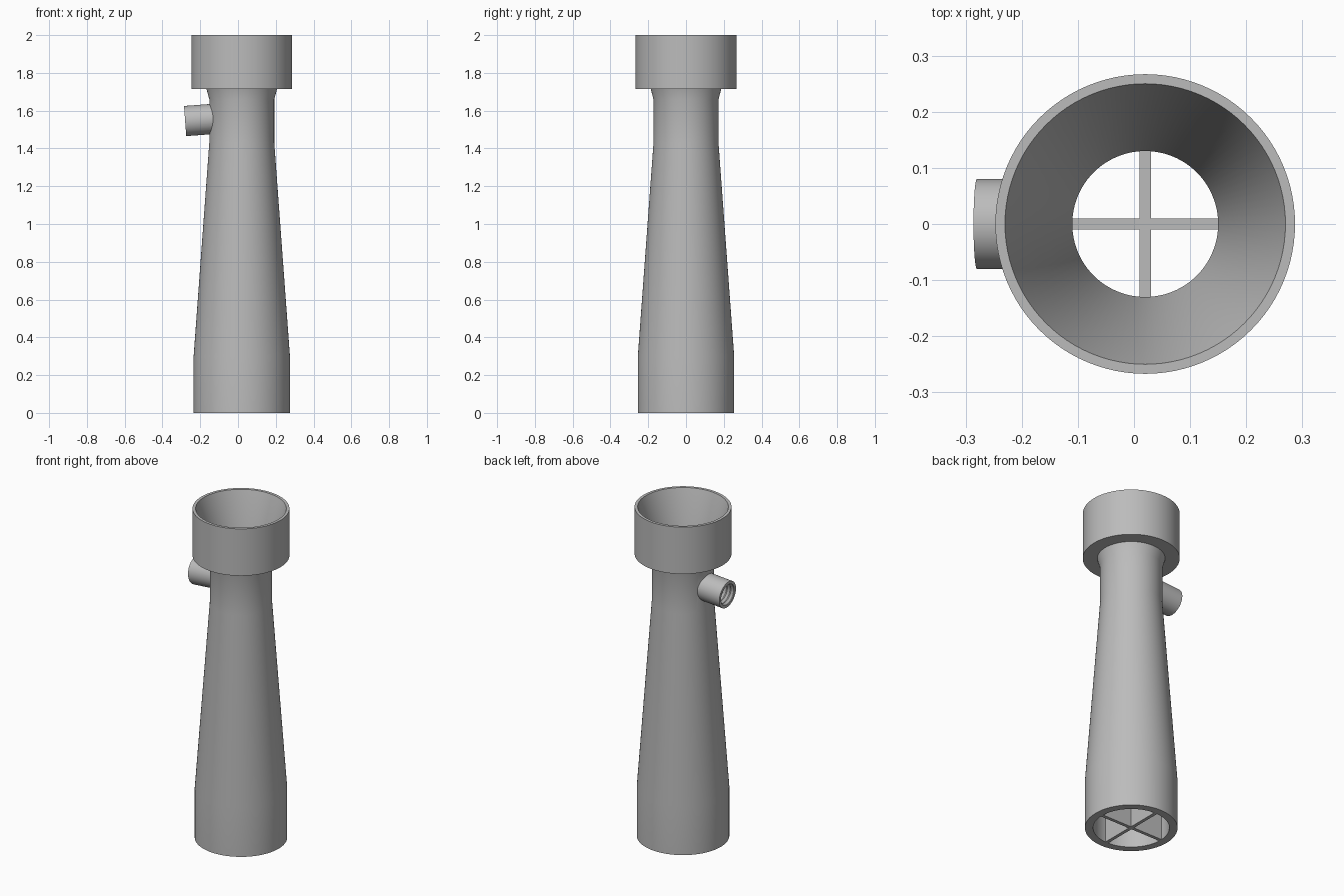
import bpy, bmesh, math
from mathutils import Matrix, Vector

cube = bpy.data.objects.get("Cube")
if cube:
    bpy.data.objects.remove(cube, do_unlink=True)

AXIS_X = 0.02
grey = bpy.data.materials.new("plain grey")
grey.use_nodes = True
COLOUR = (0.5, 0.5, 0.5, 1)
grey.diffuse_color = COLOUR
grey.node_tree.nodes["Principled BSDF"].inputs["Base Color"].default_value = COLOUR


def add_object(name, bm):
    bmesh.ops.recalc_face_normals(bm, faces=bm.faces)
    mesh = bpy.data.meshes.new(name)
    bm.to_mesh(mesh)
    bm.free()
    mesh.materials.append(grey)
    obj = bpy.data.objects.new(name, mesh)
    bpy.context.collection.objects.link(obj)
    return obj


def lathe(name, profile, sides, closed):
    """Revolve (radius, z) points; a closed profile makes a hollow ring, an open one is capped."""
    bm = bmesh.new()
    rings = []
    for r, z in profile:
        angles = [2 * math.pi * i / sides for i in range(sides)]
        rings.append([bm.verts.new((r * math.cos(a), r * math.sin(a), z)) for a in angles])
    pairs = list(zip(rings, rings[1:]))
    if closed:
        pairs.append((rings[-1], rings[0]))
    else:
        bm.faces.new(rings[0])
        bm.faces.new(rings[-1])
    for a, b in pairs:
        for i in range(sides):
            j = (i + 1) % sides
            bm.faces.new((a[i], a[j], b[j], b[i]))
    return add_object(name, bm)


def boolean(target, other, operation):
    mod = target.modifiers.new(operation.lower(), 'BOOLEAN')
    mod.operation = operation
    mod.solver = 'EXACT'
    mod.object = other
    bpy.context.view_layer.objects.active = target
    bpy.ops.object.modifier_apply(modifier=mod.name)
    bpy.data.objects.remove(other, do_unlink=True)


# Hollow body: collar, throat and widening tail, outside then inside
body = lathe("venturi_body", [
    (0.255, 0), (0.255, 0.3), (0.172, 1.43), (0.172, 1.66), (0.187, 1.715),
    (0.267, 1.715), (0.267, 2), (0.25, 2),
    (0.13, 1.6), (0.13, 1.43), (0.21, 0.3), (0.21, 0)], 96, True)
body.location.x = AXIS_X

# Side port, slightly tilted, pointing to the right
tilt = Vector((-1, 0, -0.075)).to_track_quat('Z', 'Y').to_matrix().to_4x4()
port_frame = Matrix.Translation((-0.28, 0, 1.545)) @ tilt
port = lathe("side_port", [(0.08, -0.15), (0.08, 0)], 64, False)
port.matrix_world = port_frame

# Threaded bore that narrows into the throat
thread = [(0.063, 0.01)]
for i in range(5):
    thread += [(0.063, -0.004 - 0.024 * i), (0.054, -0.016 - 0.024 * i)]
bore = lathe("bore_cutter", thread + [(0.054, -0.125), (0.035, -0.125), (0.035, -0.23)], 48, False)
bore.matrix_world = port_frame
bore.hide_render = True
bpy.context.view_layer.update()
boolean(body, port, 'UNION')
boolean(body, bore, 'DIFFERENCE')

# Crossed straightening vanes inside the tail
for name, size in (("vane_across", (0.43, 0.02, 0.3)), ("vane_along", (0.02, 0.43, 0.3))):
    bm = bmesh.new()
    bmesh.ops.create_cube(bm, size=1)
    bmesh.ops.scale(bm, vec=size, verts=bm.verts)
    vane = add_object(name, bm)
    vane.location = (AXIS_X, 0, size[2] / 2)

bpy.ops.object.select_all(action='DESELECT')
body.select_set(True)
bpy.context.view_layer.objects.active = body
bpy.ops.object.shade_smooth_by_angle(angle=math.radians(30))
